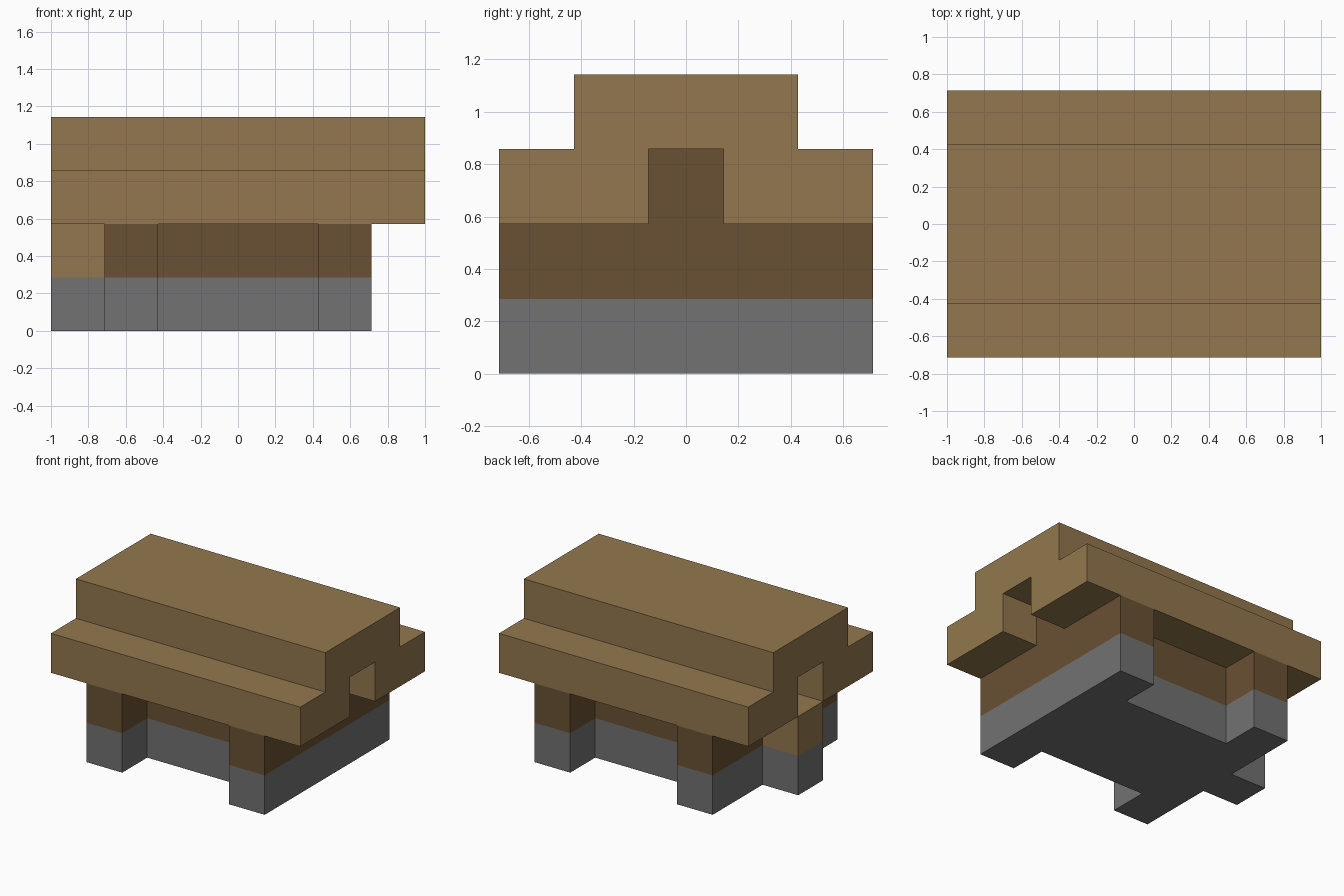
import bpy
import bmesh
from mathutils import Vector

cube = bpy.data.objects.get("Cube")
if cube:
    bpy.data.objects.remove(cube, do_unlink=True)

U = 2 / 7  # one block


def material(name, rgb):
    mat = bpy.data.materials.new(name)
    mat.use_nodes = True
    color = (*rgb, 1)
    mat.diffuse_color = color
    bsdf = mat.node_tree.nodes["Principled BSDF"]
    bsdf.inputs["Base Color"].default_value = color
    bsdf.inputs["Roughness"].default_value = 0.9
    return mat


tan = material("tan wood", (0.29, 0.187, 0.077))
brown = material("dark brown wood", (0.143, 0.082, 0.033))
grey = material("grey stone", (0.168, 0.168, 0.168))


def prism(name, points, offset, mat):
    """Extrude a closed outline, given in blocks, along an offset."""
    bm = bmesh.new()
    face = bm.faces.new([bm.verts.new(Vector(p) * U) for p in points])
    new = bmesh.ops.extrude_face_region(bm, geom=[face], use_keep_orig=True)["geom"]
    verts = [v for v in new if isinstance(v, bmesh.types.BMVert)]
    bmesh.ops.translate(bm, vec=Vector(offset) * U, verts=verts)
    bmesh.ops.recalc_face_normals(bm, faces=bm.faces)
    mesh = bpy.data.meshes.new(name)
    bm.to_mesh(mesh)
    bm.free()
    mesh.materials.append(mat)
    obj = bpy.data.objects.new(name, mesh)
    bpy.context.collection.objects.link(obj)
    return obj


def block(name, x0, x1, y, z0, z1, mat):
    plan = [(x0, -y, z0), (x1, -y, z0), (x1, y, z0), (x0, y, z0)]
    return prism(name, plan, (0, 0, z1 - z0), mat)


# Half of the floor plan: corner posts with a recessed long wall between them
half = [(2.5, 2.5), (1.5, 2.5), (1.5, 1.5), (-1.5, 1.5), (-1.5, 2.5), (-2.5, 2.5)]
mirrored = [(x, -y) for x, y in reversed(half)]
hearth = [(-2.5, 0.5), (-3.5, 0.5), (-3.5, -0.5), (-2.5, -0.5)]

# Stone foundation, including the footing of the end block
prism("foundation", [(x, y, 0) for x, y in half + hearth + mirrored], (0, 0, 1), grey)

# Timber walls and the end block standing on its footing
prism("walls", [(x, y, 1) for x, y in half + mirrored], (0, 0, 1), brown)
block("end_block", -3.5, -2.5, 0.5, 1, 2, tan)

# Stepped roof with a slot under the ridge, filled by the wall core inside
side = [(0.5, 3), (0.5, 2), (2.5, 2), (2.5, 3), (1.5, 3), (1.5, 4)]
profile = side + [(-y, z) for y, z in reversed(side)]
prism("roof", [(-3.5, y, z) for y, z in profile], (7, 0, 0), tan)
block("gable_core", -2.5, 2.5, 0.5, 2, 3, brown)
